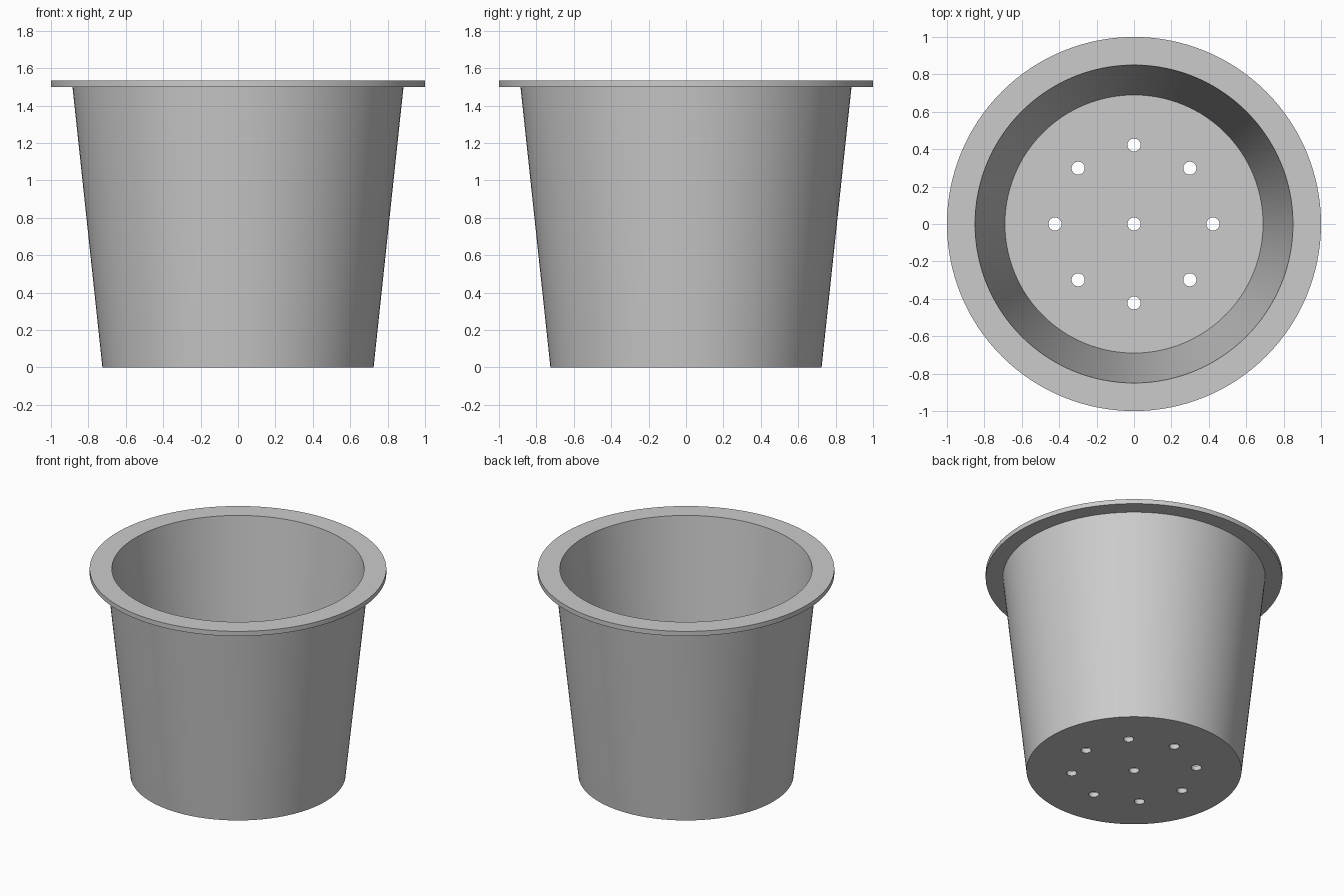
import bpy, bmesh
from math import cos, sin, pi, radians
from mathutils import Matrix

if "Cube" in bpy.data.objects:
    bpy.data.objects.remove(bpy.data.objects["Cube"], do_unlink=True)

SEGMENTS = 128
RIM_TOP, THICKNESS = 1.535, 0.035
HOLE_RADIUS, HOLE_RING = 0.035, 0.422


def make_object(name, bm):
    bmesh.ops.recalc_face_normals(bm, faces=bm.faces)
    mesh = bpy.data.meshes.new(name)
    bm.to_mesh(mesh)
    bm.free()
    obj = bpy.data.objects.new(name, mesh)
    bpy.context.collection.objects.link(obj)
    return obj


def lathe(name, profile):
    """Closed solid of revolution whose first and last rings are capped."""
    bm = bmesh.new()
    rings = []
    for r, z in profile:
        rings.append([bm.verts.new((r * cos(2 * pi * i / SEGMENTS),
                                    r * sin(2 * pi * i / SEGMENTS), z))
                      for i in range(SEGMENTS)])
    for a, b in zip(rings, rings[1:]):
        for i in range(SEGMENTS):
            j = (i + 1) % SEGMENTS
            bm.faces.new((a[i], a[j], b[j], b[i]))
    bm.faces.new(rings[0])
    bm.faces.new(rings[-1])
    return make_object(name, bm)


# Material
grey = bpy.data.materials.new("grey plastic")
grey.use_nodes = True
grey.diffuse_color = (0.6, 0.6, 0.6, 1)
grey.node_tree.nodes["Principled BSDF"].inputs["Base Color"].default_value = grey.diffuse_color

# Tapered pot with a flat flange and an inner floor
pot = lathe("pot", [
    (0.725, 0), (0.885, RIM_TOP - THICKNESS),
    (1, RIM_TOP - THICKNESS), (1, RIM_TOP),
    (0.85, RIM_TOP), (0.69, THICKNESS),
])
pot.data.materials.append(grey)

# Drainage holes: one in the centre and a ring of eight
bm = bmesh.new()
centres = [(0, 0)] + [(HOLE_RING * cos(k * pi / 4), HOLE_RING * sin(k * pi / 4))
                      for k in range(8)]
for x, y in centres:
    bmesh.ops.create_cone(bm, cap_ends=True, segments=32, radius1=HOLE_RADIUS,
                          radius2=HOLE_RADIUS, depth=0.3,
                          matrix=Matrix.Translation((x, y, 0)))
cutter = make_object("drainage_hole_cutter", bm)
cutter.hide_render = True
cutter.data.materials.append(grey)

cut = pot.modifiers.new("drainage holes", 'BOOLEAN')
cut.operation = 'DIFFERENCE'
cut.solver = 'EXACT'
cut.object = cutter

bpy.ops.object.select_all(action='DESELECT')
pot.select_set(True)
bpy.context.view_layer.objects.active = pot
bpy.ops.object.modifier_apply(modifier=cut.name)
bpy.data.objects.remove(cutter, do_unlink=True)

# Smooth walls with crisp rim and base edges
bpy.ops.object.shade_smooth_by_angle(angle=radians(30))
